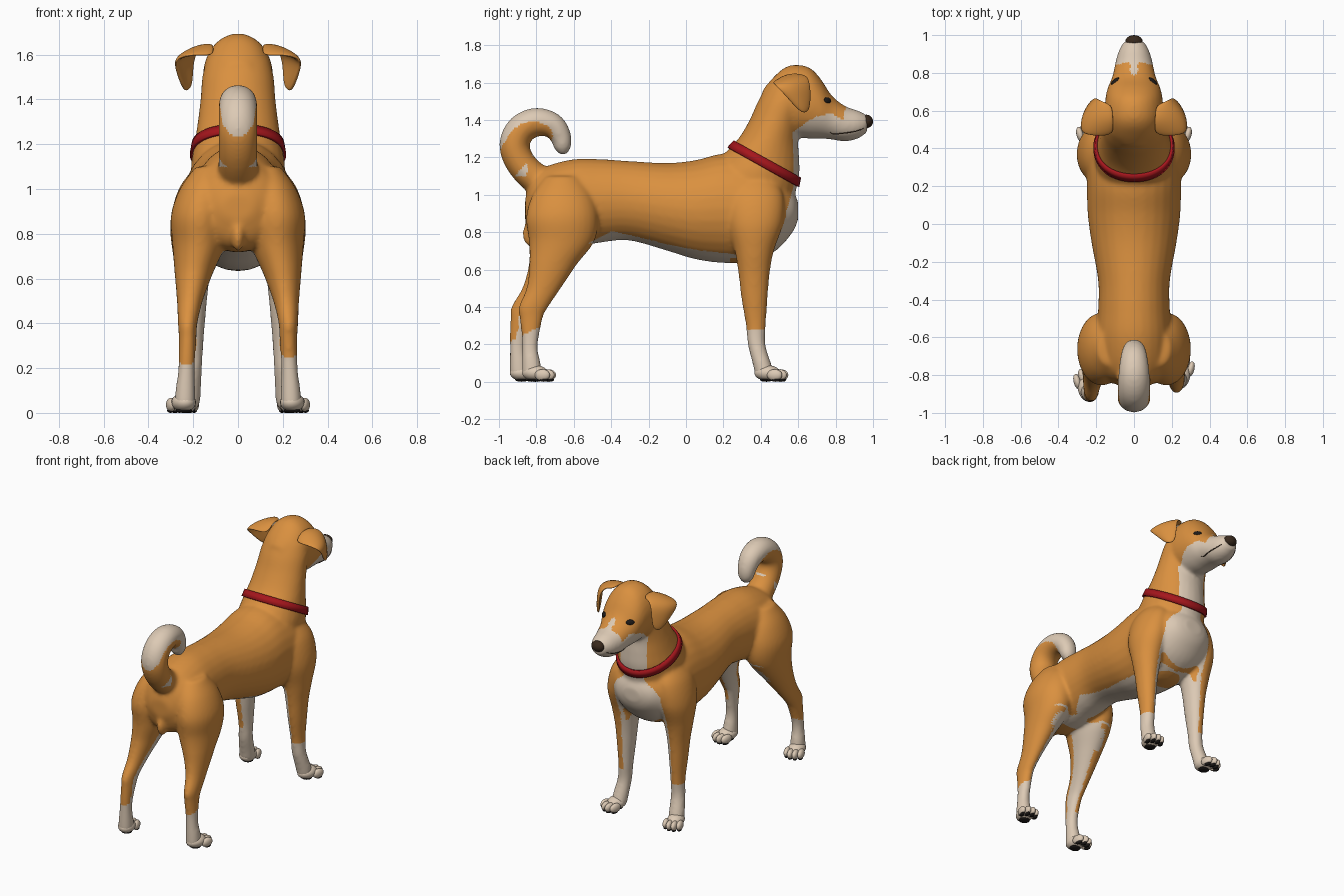
import bpy, bmesh
from math import sin, cos, pi, atan2, degrees, hypot
from mathutils import Vector, Matrix
from mathutils.bvhtree import BVHTree

if "Cube" in bpy.data.objects:
    bpy.data.objects.remove(bpy.data.objects["Cube"])

def material(name, rgb):
    m = bpy.data.materials.new(name)
    m.use_nodes = True
    m.diffuse_color = (*rgb, 1)
    bsdf = m.node_tree.nodes["Principled BSDF"]
    bsdf.inputs["Base Color"].default_value = (*rgb, 1)
    bsdf.inputs["Roughness"].default_value = 0.8
    return m

TAN = material("tan_coat", (0.70, 0.28, 0.05))
CREAM = material("cream_coat", (0.72, 0.59, 0.46))
RED = material("red_collar", (0.38, 0.008, 0.012))
BROWN = material("dark_brown_nose", (0.04, 0.022, 0.012))
BLACK = material("black_pads", (0.012, 0.01, 0.009))

def add_object(name, bm, *mats):
    bmesh.ops.recalc_face_normals(bm, faces=bm.faces)
    me = bpy.data.meshes.new(name)
    bm.to_mesh(me)
    bm.free()
    ob = bpy.data.objects.new(name, me)
    bpy.context.collection.objects.link(ob)
    for m in mats:
        me.materials.append(m)
    me.shade_smooth()
    return ob

def interp(x, pts):
    for (x0, a), (x1, b) in zip(pts, pts[1:]):
        if x <= x1:
            return a + (b - a) * max(0, (x - x0) / (x1 - x0))
    return pts[-1][1]

def catmull(pts, steps=5):
    ext = [pts[0]] + pts + [pts[-1]]
    out = []
    for a, b, c, d in zip(ext, ext[1:], ext[2:], ext[3:]):
        for i in range(steps):
            t = i / steps
            out.append([0.5 * (2*q + (r - p)*t + (2*p - 5*q + 4*r - s)*t*t + (3*q - p - 3*r + s)*t**3)
                        for p, q, r, s in zip(a, b, c, d)])
    return out + [pts[-1]]

def skin(bm, rings):
    """Closed tube through rings given as (centre, axis a, axis b)."""
    n = 28
    vs = [[bm.verts.new(c + a * cos(2*pi*i/n) + b * sin(2*pi*i/n)) for i in range(n)] for c, a, b in rings]
    for r, s in zip(vs, vs[1:]):
        for i in range(n):
            bm.faces.new((r[i], r[i-1], s[i-1], s[i]))
    bm.faces.new(vs[0])
    bm.faces.new(vs[-1][::-1])

def loft(bm, stations, axis, side=1, shift=0):
    """Stations: position on axis, low and high on the other axis, centre x, half width."""
    rings = []
    for t, lo, hi, x, hw in catmull(stations):
        mid, half = (lo + hi) / 2, (hi - lo) / 2
        if axis == "y":
            c, b = Vector((side * x, t, mid)), Vector((0, 0, half))
        else:
            c, b = Vector((side * x, mid + shift * min(1, max(0, 1.6 - 2.5 * t)), t)), Vector((0, half, 0))
        rings.append((c, Vector((hw, 0, 0)), b))
    skin(bm, rings)

def ball(bm, loc, size, turn=0):
    m = Matrix.Translation(loc) @ Matrix.Rotation(turn, 4, "Z") @ Matrix.Diagonal((*size, 1))
    bmesh.ops.create_uvsphere(bm, u_segments=20, v_segments=12, radius=1, matrix=m)

# Body volumes, fused into one skin
bm = bmesh.new()
torso = [(-.86, .86, .98, 0, .07), (-.82, .76, 1.09, 0, .15), (-.75, .72, 1.15, 0, .19),
         (-.6, .72, 1.19, 0, .2), (-.45, .745, 1.19, 0, .19), (-.3, .755, 1.18, 0, .19),
         (-.1, .7, 1.17, 0, .225), (.05, .655, 1.185, 0, .245), (.2, .635, 1.22, 0, .25),
         (.35, .64, 1.2, 0, .25), (.48, .7, 1.12, 0, .22), (.57, .8, 1.02, 0, .14), (.6, .87, .96, 0, .06)]
neck = [(.95, .12, .57, 0, .2), (1.1, .13, .605, 0, .21), (1.2, .19, .605, 0, .195), (1.3, .28, .6, 0, .18),
        (1.4, .34, .62, 0, .168), (1.5, .385, .66, 0, .16), (1.58, .43, .66, 0, .14)]
head = [(.41, 1.47, 1.56, 0, .06), (.46, 1.4, 1.62, 0, .12), (.52, 1.34, 1.675, 0, .147),
        (.58, 1.31, 1.695, 0, .157), (.66, 1.3, 1.68, 0, .152), (.72, 1.3, 1.62, 0, .14),
        (.78, 1.295, 1.53, 0, .115), (.85, 1.285, 1.475, 0, .1), (.92, 1.3, 1.45, 0, .08),
        (.97, 1.335, 1.425, 0, .05)]
fore = [(1.1, .28, .46, .13, .06), (1.0, .22, .52, .17, .095), (.85, .22, .52, .195, .108),
        (.7, .26, .47, .2, .09), (.58, .28, .448, .2, .07), (.45, .295, .437, .2, .057),
        (.3, .32, .427, .2, .045), (.2, .33, .425, .205, .045), (.1, .355, .455, .215, .05), (.03, .37, .48, .22, .05)]
hind = [(1.1, -.75, -.57, .12, .07), (1.0, -.82, -.5, .15, .11), (.88, -.855, -.47, .17, .13),
        (.75, -.84, -.49, .175, .118), (.62, -.84, -.59, .198, .085), (.5, -.865, -.68, .215, .058),
        (.4, -.915, -.755, .225, .044), (.34, -.915, -.79, .225, .04), (.2, -.91, -.825, .23, .037),
        (.1, -.91, -.81, .235, .045), (.03, -.91, -.8, .237, .048)]
loft(bm, torso, "y")
loft(bm, neck, "z")
loft(bm, head, "y")
HIND_SHIFT = {1: .033, -1: -.033}
for s in (1, -1):
    loft(bm, fore, "z", s)
    loft(bm, hind, "z", s, HIND_SHIFT[s])
ball(bm, (0, -.83, .79), (.03, .045, .07))

# Curled tail
path = catmull([(-.72, 1.04, .09), (-.82, 1.1, .082), (-.89, 1.18, .08), (-.917, 1.27, .081), (-.88, 1.35, .08),
                (-.8, 1.388, .077), (-.715, 1.37, .068), (-.67, 1.31, .057), (-.66, 1.25, .045), (-.66, 1.215, .018)])
rings = []
for i, (y, z, r) in enumerate(path):
    p, q = path[max(i - 1, 0)], path[min(i + 1, len(path) - 1)]
    d = Vector((0, q[0] - p[0], q[1] - p[1])).normalized()
    rings.append((Vector((0, y, z)), Vector((r * 1.08, 0, 0)), Vector((0, -d.z, d.y)) * r))
skin(bm, rings)

dog = add_object("dog_body", bm)
mod = dog.modifiers.new("fuse", "REMESH")
mod.mode, mod.voxel_size = "VOXEL", 0.0105
mod = dog.modifiers.new("soften", "SMOOTH")
mod.factor, mod.iterations = 0.5, 14
fused = bpy.data.meshes.new_from_object(dog.evaluated_get(bpy.context.evaluated_depsgraph_get()))
dog.modifiers.clear()
dog.data = fused
fused.materials.clear()
fused.materials.append(TAN)
fused.materials.append(CREAM)
fused.shade_smooth()

# Coat markings by region
BELLY = [(-.52, .74), (-.4, .805), (-.3, .785), (-.1, .735), (.05, .705), (.28, .68), (.45, .69)]
CHEST = [(.65, .44), (.8, .49), (.95, .55), (1.05, .575), (1.3, .57), (1.36, .6)]
CHEEK = [(.58, 1.34), (.64, 1.385), (.7, 1.42), (.78, 1.435), (.84, 1.4), (.86, 1.5)]
TAIL = [(20, .25), (60, .185), (120, .14), (180, .1), (230, .03), (290, 0)]

def is_cream(p, n):
    x, y, z = abs(p.x), p.y, p.z
    inward = -n.x if p.x > 0 else n.x
    if y < -.6 and z > 1.1:
        turn = (-130 - degrees(atan2(z - 1.26, y + .78))) % 360
        return (z > 1.205 or y < -.85) and hypot(y + .78, z - 1.26) > interp(turn, TAIL)
    if y > .57 and z > 1.3:
        return z < interp(y, CHEEK) or (x < .02 and .79 < y)
    if y > .42 and z > .64:
        return y > interp(z, CHEST) and x < .18
    if y < -.4 and z < .74:
        return z < .26 + .5 * (y + .85) and z < .32 or (inward > .3 and n.y > -.15) or (n.z < -.6 and z > .6 and y > -.65)
    if y > .24 and z < .66:
        return z < .28 or inward > .25
    return -.6 < y < .46 and z < interp(y, BELLY) and (x < .17 or y < .22)

for f in fused.polygons:
    f.material_index = int(is_cream(f.center, f.normal))

surface = BVHTree.FromPolygons([v.co for v in fused.vertices], [p.vertices for p in fused.polygons])

# Collar band hugging the neck
bm = bmesh.new()
up, along = Vector((0, .485, .874)), Vector((0, .874, -.485))
hoops, N = [], 64
for k in (-.024, .024):
    c = Vector((0, .42, 1.17)) + up * k
    hoop = []
    for i in range(N):
        d = Vector((1, 0, 0)) * cos(2*pi*i/N) + along * sin(2*pi*i/N)
        hit = surface.ray_cast(c, d)[0]
        hoop.append(bm.verts.new((hit or c + d * .2) + d * .007))
    hoops.append(hoop)
for i in range(N):
    bm.faces.new((hoops[0][i-1], hoops[0][i], hoops[1][i], hoops[1][i-1]))
collar = add_object("collar", bm, RED)
mod = collar.modifiers.new("thickness", "SOLIDIFY")
mod.thickness, mod.offset = .014, 0

# Folded ears: rows run from the base to the tip
rows = [[(.1, .47, 1.59), (.11, .55, 1.65), (.11, .63, 1.63)],
        [(.19, .46, 1.6), (.19, .55, 1.64), (.16, .65, 1.635)],
        [(.285, .475, 1.585), (.27, .57, 1.6), (.19, .665, 1.6)],
        [(.275, .53, 1.53), (.26, .6, 1.53), (.2, .67, 1.53)],
        [(.24, .6, 1.45), (.235, .635, 1.43), (.205, .66, 1.45)]]
bm = bmesh.new()
grid = [[bm.verts.new(p) for p in r] for r in rows]
for r, s in zip(grid, grid[1:]):
    for i in (0, 1):
        bm.faces.new((r[i], r[i+1], s[i+1], s[i]))
ears = add_object("ears", bm, TAN)
ears.modifiers.new("pair", "MIRROR")
mod = ears.modifiers.new("thickness", "SOLIDIFY")
mod.thickness, mod.offset = .022, 0
mod = ears.modifiers.new("round", "SUBSURF")
mod.levels = mod.render_levels = 3

# Nose
bm = bmesh.new()
ball(bm, (0, .965, 1.392), (.046, .035, .036))
add_object("nose", bm, BROWN)

# Eyes and mouth line, set on the skin
for s, side in ((1, "left"), (-1, "right")):
    hit, nor, *_ = surface.ray_cast(Vector((s * .4, .757, 1.505)), Vector((-s, 0, 0)))
    bm = bmesh.new()
    ball(bm, (0, 0, 0), (.027, .017, .009))
    bm.transform(Matrix.Translation(hit) @ nor.to_track_quat("Z", "Y").to_matrix().to_4x4())
    add_object(side + "_eye", bm, BLACK)
    bm = bmesh.new()
    line = []
    for y, z, r in catmull([(.77, 1.335, .001), (.79, 1.325, .003), (.85, 1.33, .003), (.91, 1.34, .003), (.95, 1.355, .002)]):
        hit = surface.ray_cast(Vector((s * .4, y, z)), Vector((-s, 0, 0)))[0]
        if hit:
            line.append((hit, Vector((r, 0, 0)), Vector((0, 0, r))))
    skin(bm, line)
    add_object(side + "_mouth_line", bm, BROWN)

# Paws: heel, four toes and dark pads underneath
def paw(name, x, y, side):
    turn = -.25 * side
    base = Matrix.Translation((side * x, y, 0)) @ Matrix.Rotation(turn, 4, "Z")
    fur, pads = bmesh.new(), bmesh.new()
    ball(fur, base @ Vector((0, .01, .047)), (.054, .07, .042), turn)
    ball(pads, base @ Vector((0, .005, .011)), (.036, .035, .011), turn)
    for k, fwd in ((-.046, .062), (-.016, .08), (.016, .08), (.046, .062)):
        ball(fur, base @ Vector((k, fwd, .036)), (.02, .042, .031), turn)
        ball(pads, base @ Vector((k, fwd + .006, .011)), (.014, .025, .011), turn)
    add_object(name + "_paw", fur, CREAM)
    add_object(name + "_pads", pads, BLACK)

for s, side in ((1, "left"), (-1, "right")):
    paw("fore_" + side, .225, .425, s)
    paw("hind_" + side, .24, -.85 + HIND_SHIFT[s], s)
